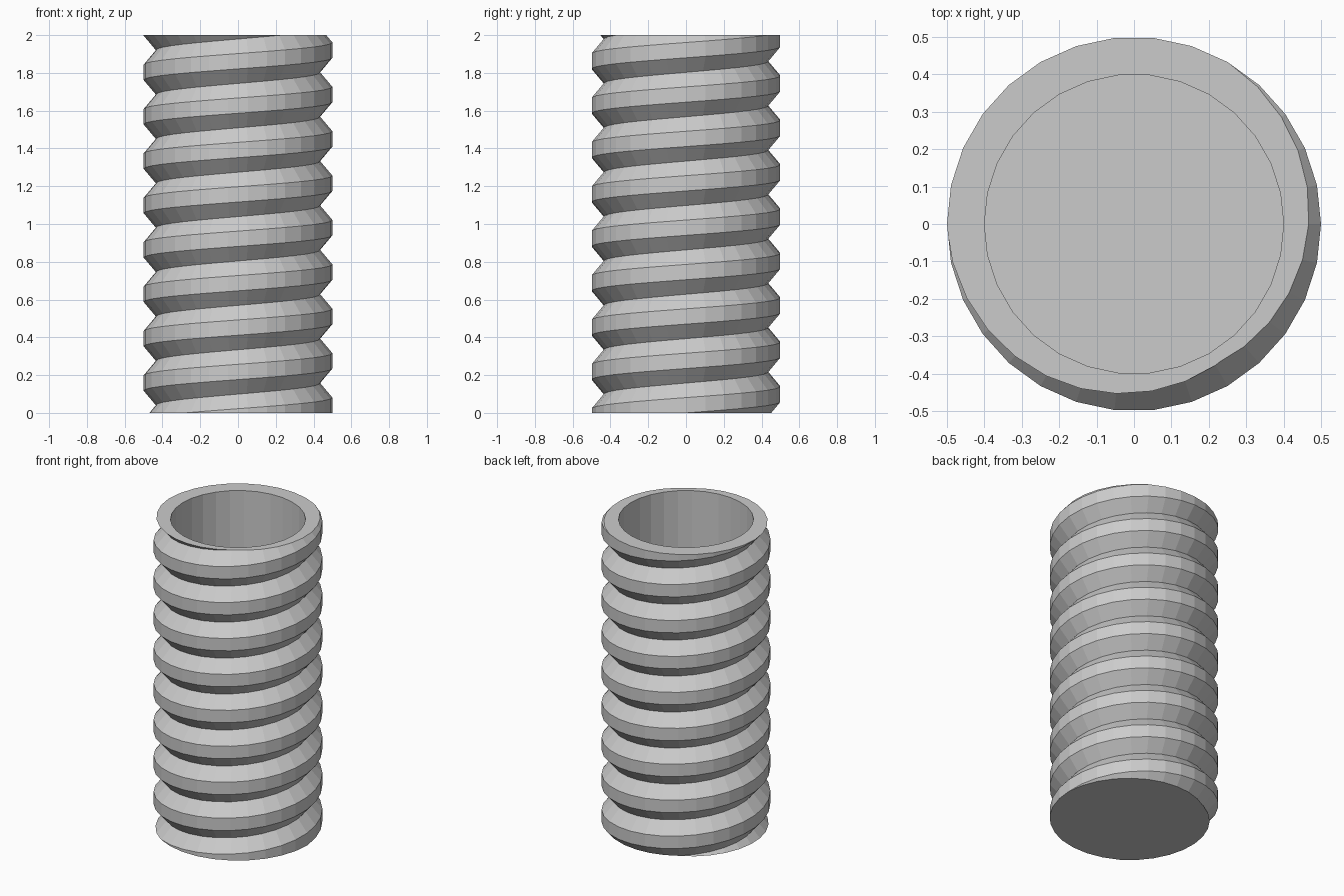
import bpy, bmesh
from math import cos, sin, tau
from mathutils import Vector

cube = bpy.data.objects.get("Cube")
if cube:
    bpy.data.objects.remove(cube)

SIDES = 30
HEIGHT = 2.0
PITCH = 0.235
ROOT, CREST, BORE = 0.435, 0.5, 0.4
FLANK = 0.077          # height of each sloping thread flank
START = -0.077 - 2 * PITCH
TURNS = 12
FLOOR = 0.1

grey = bpy.data.materials.new("light_grey")
grey.use_nodes = True
colour = (0.6, 0.6, 0.6, 1)
grey.diffuse_color = colour
grey.node_tree.nodes["Principled BSDF"].inputs["Base Color"].default_value = colour

bm = bmesh.new()


def point(step, radius, z):
    a = tau * step / SIDES
    return bm.verts.new((radius * cos(a), radius * sin(a), z))


# Helical thread: root, lower crest and upper crest at every step
steps = TURNS * SIDES
rows = []
for i in range(steps + SIDES + 1):
    z = START + PITCH * i / SIDES
    rows.append([point(i, ROOT, z),
                 point(i, CREST, z + FLANK),
                 point(i, CREST, z + PITCH - FLANK)])

for i in range(steps):
    # the next root is the one a full turn later
    near = rows[i] + [rows[i + SIDES][0]]
    far = rows[i + 1] + [rows[i + 1 + SIDES][0]]
    for k in range(3):
        bm.faces.new((near[k], far[k], far[k + 1], near[k + 1]))
bmesh.ops.delete(bm, geom=[v for v in bm.verts if not v.link_faces], context='VERTS')

# Trim the thread flat at both ends
for z, up in ((0, -1), (HEIGHT, 1)):
    bmesh.ops.bisect_plane(bm, geom=bm.verts[:] + bm.edges[:] + bm.faces[:], dist=1e-5,
                           plane_co=(0, 0, z), plane_no=(0, 0, up), clear_outer=True)

# Blind bore with a closed floor
top = [point(i, BORE, HEIGHT) for i in range(SIDES)]
low = [point(i, BORE, FLOOR) for i in range(SIDES)]
for i in range(SIDES):
    j = (i + 1) % SIDES
    bm.faces.new((top[i], top[j], low[j], low[i]))
bm.faces.new(low)

# Flat base and rim
for z in (0, HEIGHT):
    border = [e for e in bm.edges
              if e.is_boundary and all(abs(v.co.z - z) < 1e-3 for v in e.verts)]
    bmesh.ops.triangle_fill(bm, edges=border, use_beauty=True, normal=Vector((0, 0, 1)))

bmesh.ops.recalc_face_normals(bm, faces=bm.faces[:])
mesh = bpy.data.meshes.new("threaded_cup")
bm.to_mesh(mesh)
bm.free()
mesh.materials.append(grey)
cup = bpy.data.objects.new("threaded_cup", mesh)
bpy.context.collection.objects.link(cup)
